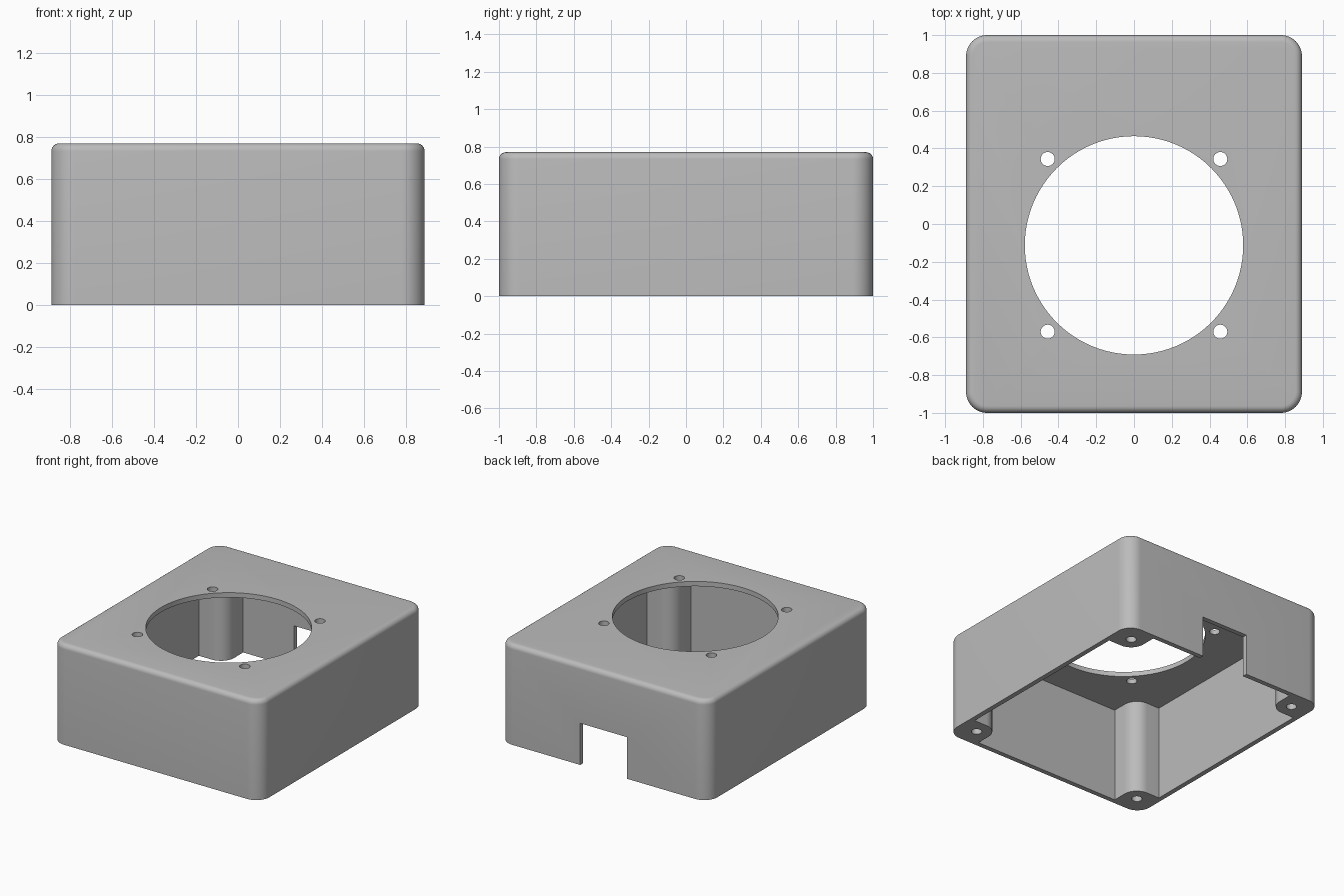
import bpy
import bmesh
from math import cos, sin, pi, radians

# Main sizes
HX, HY, HEIGHT = 0.889, 1.0, 0.77
WALL, CORNER, FILLET = 0.037, 0.111, 0.037
SCREW_R, SCREW_INSET, SCREW_DEPTH = 0.037, 0.148, 0.45
FAN_Y, FAN_R, FAN_HOLE = -0.113, 0.578, 0.457
NOTCH_HALF, NOTCH_TOP = 0.2, 0.32

if "Cube" in bpy.data.objects:
    bpy.data.objects.remove(bpy.data.objects["Cube"], do_unlink=True)

grey = bpy.data.materials.new("plain grey")
grey.use_nodes = True
GREY = (0.5, 0.5, 0.5, 1)
grey.diffuse_color = GREY
grey.node_tree.nodes["Principled BSDF"].inputs["Base Color"].default_value = GREY


def loft(name, rings):
    """Join equal rings of points into a closed solid with flat caps."""
    bm = bmesh.new()
    loops = [[bm.verts.new(p) for p in ring] for ring in rings]
    n = len(loops[0])
    for low, high in zip(loops, loops[1:]):
        for i in range(n):
            j = (i + 1) % n
            bm.faces.new((low[i], low[j], high[j], high[i]))
    bm.faces.new(loops[0][::-1])
    bm.faces.new(loops[-1])
    bmesh.ops.recalc_face_normals(bm, faces=bm.faces)
    mesh = bpy.data.meshes.new(name)
    bm.to_mesh(mesh)
    bm.free()
    obj = bpy.data.objects.new(name, mesh)
    bpy.context.collection.objects.link(obj)
    mesh.materials.append(grey)
    return obj


def prism(name, outline, z0, z1):
    return loft(name, [[(x, y, z) for x, y in outline] for z in (z0, z1)])


def circle(cx, cy, r, n):
    return [(cx + r * cos(2 * pi * i / n), cy + r * sin(2 * pi * i / n)) for i in range(n)]


def four_corners(quarter):
    """Mirror a +x +y corner path, ordered anticlockwise, round the rectangle."""
    pts = []
    for sx, sy in ((1, 1), (-1, 1), (-1, -1), (1, -1)):
        path = quarter if sx * sy > 0 else quarter[::-1]
        pts += [(sx * x, sy * y) for x, y in path]
    return pts


def arc(cx, cy, r, a0, a1, n=12):
    angles = [radians(a0 + (a1 - a0) * i / n) for i in range(n + 1)]
    return [(cx + r * cos(a), cy + r * sin(a)) for a in angles]


# Outer body: rounded rectangle with a rolled top edge
def body_ring(inset, z):
    path = arc(HX - CORNER, HY - CORNER, CORNER - inset, 0, 90)
    return [(x, y, z) for x, y in four_corners(path)]


rings = [body_ring(0, 0)]
for i in range(7):
    a = pi / 2 * i / 6
    rings.append(body_ring(FILLET * (1 - cos(a)), HEIGHT - FILLET + FILLET * sin(a)))
housing = loft("housing", rings)

# Cavity that leaves a rounded screw post in each corner
px, py = HX - SCREW_INSET, HY - SCREW_INSET
ix, iy = HX - WALL, HY - WALL
post = [(ix, py - CORNER)] + arc(px, py, CORNER, 270, 180) + [(px - CORNER, iy)]
cutters = [prism("cavity_cutter", four_corners(post), -0.1, HEIGHT - WALL)]

# Round opening, mounting holes and screw holes
cutters.append(prism("opening_cutter", circle(0, FAN_Y, FAN_R, 96), 0.6, 1))
for sx in (-1, 1):
    for sy in (-1, 1):
        mount = circle(sx * FAN_HOLE, FAN_Y + sy * FAN_HOLE, SCREW_R, 32)
        screw = circle(sx * px, sy * py, SCREW_R, 32)
        cutters.append(prism("mount_hole_cutter", mount, 0.6, 1))
        cutters.append(prism("screw_hole_cutter", screw, -0.1, SCREW_DEPTH))

# Cable notch in the back wall
notch = [(-NOTCH_HALF, 0.9), (NOTCH_HALF, 0.9), (NOTCH_HALF, 1.1), (-NOTCH_HALF, 1.1)]
cutters.append(prism("notch_cutter", notch, -0.1, NOTCH_TOP))

# Apply the cuts and remove the cutters
bpy.context.view_layer.objects.active = housing
housing.select_set(True)
for cutter in cutters:
    mod = housing.modifiers.new("cut", "BOOLEAN")
    mod.operation = "DIFFERENCE"
    mod.solver = "EXACT"
    mod.object = cutter
    bpy.ops.object.modifier_apply(modifier=mod.name)
    bpy.data.objects.remove(cutter, do_unlink=True)

bpy.ops.object.shade_smooth_by_angle(angle=radians(30))
